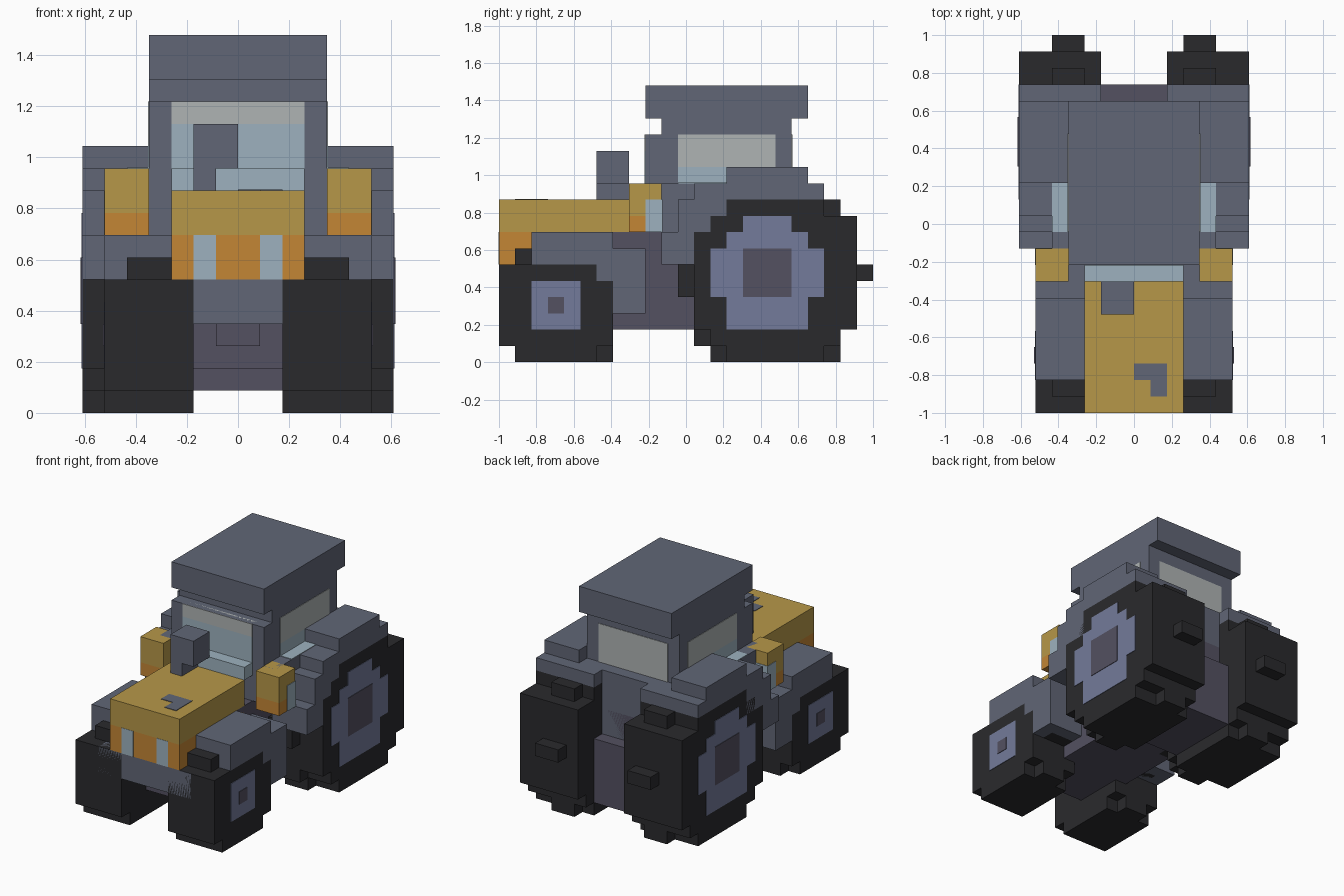
import bpy, bmesh

if "Cube" in bpy.data.objects:
    bpy.data.objects.remove(bpy.data.objects["Cube"])

U = 2 / 23  # one voxel


def material(name, rgb):
    m = bpy.data.materials.new(name)
    m.diffuse_color = (*[c ** 2.2 for c in rgb], 1)
    m.use_nodes = True
    m.node_tree.nodes["Principled BSDF"].inputs["Base Color"].default_value = m.diffuse_color
    return m


BODY = material("slate", (0.38, 0.40, 0.46))
DARK = material("dark_slate", (0.33, 0.32, 0.38))
TYRE = material("rubber", (0.18, 0.18, 0.19))
RIM = material("rim", (0.45, 0.48, 0.60))
YELLOW = material("yellow", (0.71, 0.59, 0.29))
ORANGE = material("orange", (0.76, 0.52, 0.22))
GLASS = material("glass", (0.68, 0.70, 0.70))
BLUE = material("pale_blue", (0.61, 0.69, 0.74))


def stepped(name, x0, x1, rows, mat, mirror=False):
    """Extrude a stair-edged side profile along x. rows: (z0, z1, y0, y1), bottom to top."""
    right = [p for z0, z1, y0, y1 in rows for p in ((y1, z0), (y1, z1))]
    left = [p for z0, z1, y0, y1 in reversed(rows) for p in ((y0, z1), (y0, z0))]
    pts = []
    for p in right + left:
        if not pts or p != pts[-1]:
            pts.append(p)
    bm = bmesh.new()
    face = bm.faces.new([bm.verts.new((x0 * U, y * U - 1, z * U)) for y, z in pts])
    ext = bmesh.ops.extrude_face_region(bm, geom=[face])["geom"]
    bmesh.ops.translate(bm, vec=((x1 - x0) * U, 0, 0),
                        verts=[v for v in ext if isinstance(v, bmesh.types.BMVert)])
    bmesh.ops.recalc_face_normals(bm, faces=bm.faces)
    me = bpy.data.meshes.new(name)
    bm.to_mesh(me)
    bm.free()
    ob = bpy.data.objects.new(name, me)
    bpy.context.collection.objects.link(ob)
    me.materials.append(mat)
    if mirror:
        ob.modifiers.new("Mirror", 'MIRROR')
    return ob


def box(name, x0, x1, y0, y1, z0, z1, mat, mirror=False):
    return stepped(name, x0, x1, [(z0, z1, y0, y1)], mat, mirror)


E = 0.04  # lift of flush colour panels

# Rear wheels with tread lugs and rims
stepped("rear_tyre", 2, 7, [(0, 1, 14, 20), (1, 2, 13, 21), (2, 8, 12, 22),
                            (8, 9, 13, 22), (9, 10, 14, 20)], TYRE, True)
for y, z, h in ((11, 4, 2), (22, 5, 1), (12, 1, 1), (13, 0, 1), (20, 0, 1), (20, 9, 1)):
    box("rear_lug", 3, 5, y, y + 1, z, z + h, TYRE, True)
stepped("rear_rim", 6.8, 7 + E, [(2, 4, 14, 19), (4, 7, 13, 20), (7, 8, 14, 19),
                                 (8, 9, 15, 18)], RIM, True)
box("rear_hub", 6.8, 7 + 2 * E, 15, 18, 4, 7, DARK, True)

# Front wheels
stepped("front_tyre", 2, 6, [(0, 1, 1, 6), (1, 5, 0, 7), (5, 6, 0, 6)], TYRE, True)
for y, z in ((6, 0), (1, 6), (7, 3)):
    box("front_lug", 3, 5, y, y + 1, z, z + 1, TYRE, True)
box("front_rim", 5.8, 6 + E, 2, 5, 2, 5, RIM, True)
box("front_hub", 5.8, 6 + 2 * E, 3, 4, 3, 4, DARK, True)

# Fenders
stepped("rear_fender", 4, 7, [(6, 8, 10, 12), (8, 10, 11, 14), (10, 11, 12, 20),
                              (11, 12, 14, 19)], BODY, True)
box("rear_fender_inner", 2, 4, 12, 20, 10, 11, BODY, True)
box("front_fender", 3, 6, 2, 7, 6, 8, BODY, True)
stepped("step", 3, 6, [(3, 5, 7, 9), (5, 6, 6, 9), (6, 7, 6, 9)], BODY, True)

# Chassis, axles and bumper
box("chassis", -2, 2, 3, 19, 2, 8, DARK)
box("underbody", -3, 3, 6, 12, 2, 8, DARK)
box("rear_axle", -2, 2, 14, 20, 1, 6, DARK)
box("front_axle", -1, 1, 2, 6, 3, 4, DARK)
box("bumper", -4, 4, 0, 2, 4, 6, BODY)

# Hood, headlights and marking
box("hood_lower", -3, 3, 0, 8, 6, 8, ORANGE)
box("hood_upper", -3, 3, 0, 8, 8, 10, YELLOW)
box("headlight", 1, 2, -E / 2, 1, 6, 8, BLUE, True)
box("hood_mark_wide", 0, 2, 2, 3, 9.9, 10 + E, BODY)
box("hood_mark_short", 1, 2, 1, 2, 9.9, 10 + E, BODY)

# Exhaust
box("exhaust_pipe", -2, -1, 6, 8, 10, 11, BODY)
box("exhaust_top", -2, 0, 6, 8, 11, 13, BODY)

# Side lamps
box("side_lamp_top", 4, 6, 8, 10, 9, 11, YELLOW, True)
box("side_lamp_base", 4, 6, 8, 10, 8, 9, ORANGE, True)
box("side_lamp_mirror", 5, 6 + E, 9, 10 + E, 8, 10, BLUE, True)

# Cab with roof
stepped("cab", -4, 4, [(8, 14, 9, 18), (14, 15, 10, 18), (15, 17, 9, 19)], BODY)
box("cab_back", -2, 2, 17, 19, 6, 11, BODY)
box("cab_sill", 4, 5, 9, 15, 8, 11, BODY, True)

# Windows
box("windscreen_base", -3, 3, 8, 9, 10, 11, BLUE)
box("windscreen", -3, 3, 9 - E, 9.5, 11, 13, BLUE)
box("windscreen_top", -3, 3, 9 - E, 9.5, 13, 14, GLASS)
box("side_window", 3.5, 4 + E, 11, 17, 12, 14, GLASS, True)
box("side_window_base", 3.5, 4 + E, 11, 17, 11, 12, BLUE, True)
box("side_window_ledge", 4, 5, 11, 15, 10.9, 11 + E, BLUE, True)
box("rear_window", -3, 3, 17.5, 18 + E, 11, 14, GLASS)
